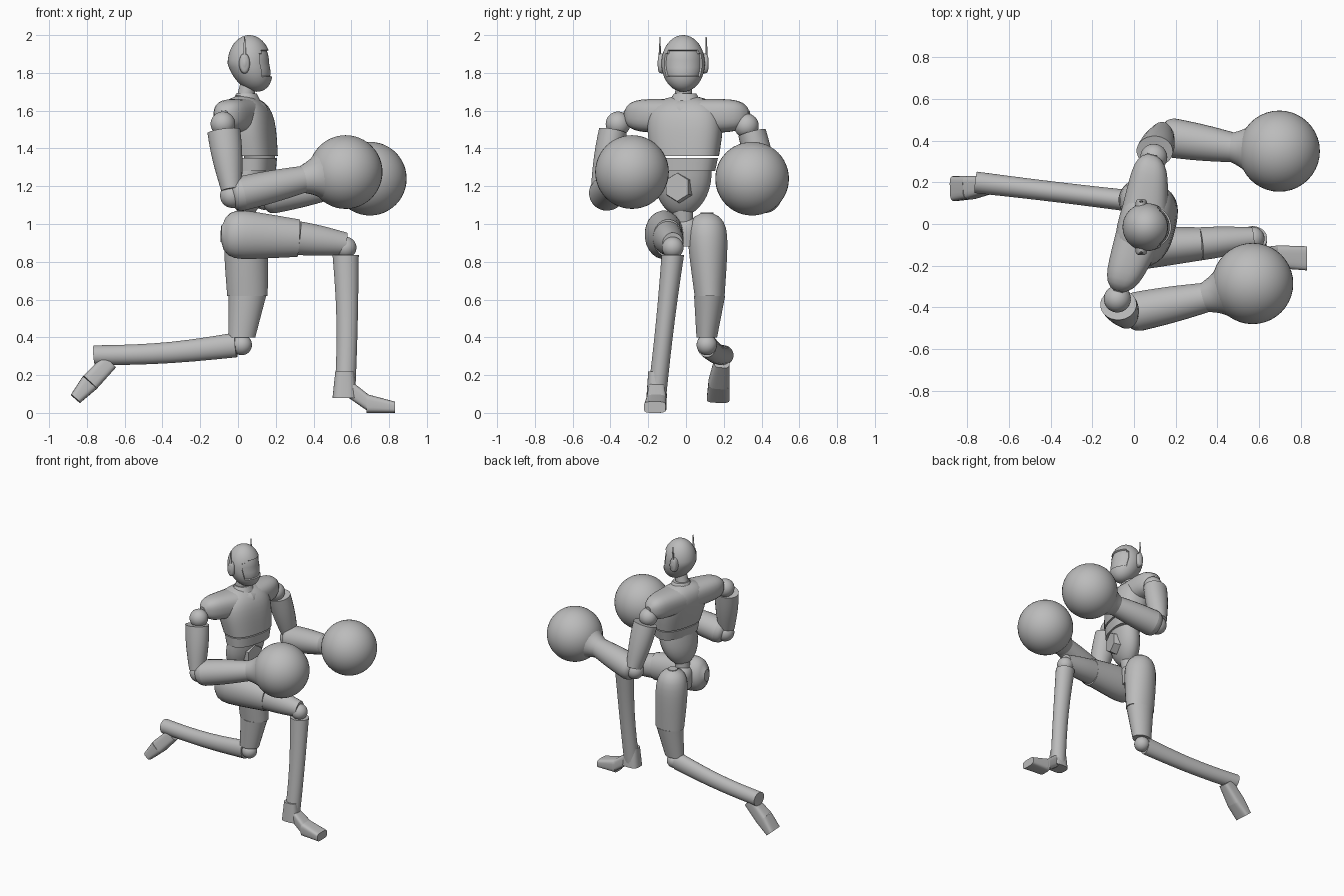
import bpy, bmesh, math
from mathutils import Vector

if "Cube" in bpy.data.objects:
    bpy.data.objects.remove(bpy.data.objects["Cube"])

grey = bpy.data.materials.new("plain_grey")
grey.use_nodes = True
grey.diffuse_color = (.5, .5, .5, 1)
shader = grey.node_tree.nodes["Principled BSDF"]
shader.inputs["Base Color"].default_value = grey.diffuse_color

X, Y, Z = Vector((1, 0, 0)), Vector((0, 1, 0)), Vector((0, 0, 1))
FORWARD = (X - Y / 4).normalized()    # the torso is twisted to its right
ACROSS = Z.cross(FORWARD)


def finish(name, bm):
    bmesh.ops.recalc_face_normals(bm, faces=bm.faces)
    mesh = bpy.data.meshes.new(name)
    bm.to_mesh(mesh)
    bm.free()
    mesh.materials.append(grey)
    mesh.shade_smooth()
    mesh.set_sharp_from_angle(angle=math.radians(40))
    bpy.context.collection.objects.link(bpy.data.objects.new(name, mesh))


def limb(name, start, end, base, tip, side=Y, axis=None, power=2,
         bulge=0, bend=Vector(), dome=None, sides=24, steps=10):
    """Tapered skin from start to end; base and tip are half sizes along and across side."""
    bm = bmesh.new()
    start, end = Vector(start), Vector(end)
    axis = (axis or end - start).normalized()
    u = (side - axis * side.dot(axis)).normalized()
    v = axis.cross(u)
    rings = []
    for step in range(steps + 1):
        t = math.sin(math.pi / 2 * step / steps)
        swell = math.sin(math.pi * t)
        scale = 1 + bulge * swell
        if dome:
            scale *= max(.3, math.sqrt(max(0, 1 - t ** dome)))
        width, depth = Vector(base).lerp(Vector(tip), t) * scale
        centre = start.lerp(end, t) + bend * swell
        ring = []
        for k in range(sides):
            angle = math.tau * (k + .5) / sides
            c, s = math.cos(angle), math.sin(angle)
            c = math.copysign(abs(c) ** (2 / power), c)
            s = math.copysign(abs(s) ** (2 / power), s)
            ring.append(bm.verts.new(centre + u * width * c + v * depth * s))
        rings.append(ring)
    for low, high in zip(rings, rings[1:]):
        for k in range(sides):
            bm.faces.new((low[k - 1], low[k], high[k], high[k - 1]))
    bm.faces.new(rings[0])
    bm.faces.new(rings[-1])
    finish(name, bm)


def ball_mesh(radius):
    bm = bmesh.new()
    bmesh.ops.create_uvsphere(bm, u_segments=40, v_segments=24, radius=radius)
    return bm


def ball(name, centre, radius):
    bm = ball_mesh(radius)
    bmesh.ops.translate(bm, verts=bm.verts, vec=centre)
    finish(name, bm)


# Head: a ball with a narrow jaw pushed forward and a sunken visor
head = Vector((.06, -.015, 1.85))
bm = ball_mesh(1)
for vert in bm.verts:
    jaw = max(0, -vert.co.z)
    vert.co = head + Vector((vert.co.x * .115 + jaw * .04, vert.co.y * .115, vert.co.z * .15))
bm.normal_update()
visor = [f for f in bm.faces
         if f.normal.x > .5 and abs(f.calc_center_median().z - head.z) < .075]
bmesh.ops.inset_region(bm, faces=visor, thickness=.005)
bmesh.ops.inset_region(bm, faces=visor, thickness=.002, depth=-.01)
finish("head", bm)
limb("neck", (.03, -.01, 1.62), head - Z * .08, (.05, .05), (.04, .04))

# Ear discs and aerials
for name, out in (("left", Y), ("right", -Y)):
    ear = head - X * .025 + out * .1
    limb(name + "_ear", ear, ear + out * .035, (.03, .055), (.025, .05), X, dome=9)
    limb(name + "_aerial", ear + out * .025, ear + out * .022 + Z * .14,
         (.012, .008), (.003, .003), X, sides=8)

# Torso
chest = Vector((.045, -.005, 1.6))
limb("chest", (.085, -.005, 1.36), (.03, -.005, 1.68), (.18, .115), (.2, .13),
     ACROSS, Z, power=2.6, bulge=.06, dome=6, sides=32)
limb("collar", chest + Z * .05, chest + Z * .09, (.085, .075), (.06, .055), ACROSS, Z)
for name, out in (("left", ACROSS), ("right", -ACROSS)):
    limb(name + "_yoke", chest - Z * .03, chest + out * .34 - FORWARD * .04 - Z * .025,
         (.12, .095), (.08, .085), FORWARD, out, power=2.6, dome=8)
limb("rib_band", (.09, -.01, 1.28), (.086, -.005, 1.35), (.165, .1), (.175, .11),
     ACROSS, Z, power=2.6)
limb("abdomen", (.085, -.015, 1.3), (.04, -.025, 1.04), (.155, .095), (.11, .075),
     ACROSS, Z, bulge=.1, dome=4)
limb("waist", (.05, -.02, 1.1), (.03, -.01, .95), (.06, .05), (.045, .045), ACROSS, Z)
belly = Vector((.13, -.035, 1.195))
limb("belly_plate", belly, belly + FORWARD * .05, (.08, .085), (.07, .075),
     ACROSS, FORWARD, sides=6)
limb("pelvis", (.03, 0, .88), (.03, 0, 1.04), (.07, .06), (.1, .08), dome=4)

# Arms: shoulder, upper arm, elbow, forearm and round glove
arms = {
    "right": ((-.08, -.36, 1.53), (-.03, -.43, 1.15), (.36, -.35, 1.24), (.57, -.286, 1.275)),
    "left": ((.095, .32, 1.52), (.14, .42, 1.14), (.49, .365, 1.2), (.698, .35, 1.24)),
}
for name, joints in arms.items():
    shoulder, elbow, wrist, glove = map(Vector, joints)
    ball(name + "_shoulder", shoulder, .065)
    ball(name + "_elbow", elbow, .065)
    ball(name + "_glove", glove, .195)
    out = Y * math.copysign(.02, shoulder.y)
    limb(name + "_upper_arm", shoulder.lerp(elbow, .1) + out, elbow.lerp(shoulder, .08) + out,
         (.075, .088), (.06, .055), bulge=.1)
    cuff = elbow.lerp(wrist, .12)
    limb(name + "_elbow_cap", cuff, elbow - (cuff - elbow) / 3, (.095, .092), (.08, .08), dome=4)
    limb(name + "_forearm", cuff, wrist, (.095, .092), (.07, .07), bulge=.05)
    limb(name + "_glove_cuff", wrist.lerp(elbow, .06), wrist.lerp(glove, .42),
         (.07, .07), (.14, .14), bulge=-.1)

# Right leg, stepping forward
knee = Vector((.57, -.07, .875))
ankle = Vector((.565, -.155, .08))
thigh = Vector((.32, -.095, .925))
ball("right_knee", knee, .057)
limb("right_thigh", thigh, (-.09, -.125, .95), (.08, .1), (.115, .145), dome=9)
limb("right_thigh_guard", thigh, knee + Z * .02, (.08, .09), (.055, .06), bulge=.05)
limb("right_shin", knee - Z * .04, ankle, (.06, .07), (.05, .055), axis=Z,
     bulge=-.1, bend=X * .01)
limb("right_heel", ankle + Z * .14, ankle, (.045, .05), (.055, .065), axis=Z, power=3)
limb("right_instep", ankle + X * .02 + Z * .05, (.7, -.157, .045), (.04, .05), (.055, .045),
     axis=X, power=4)
limb("right_toes", (.68, -.157, .05), (.83, -.165, .03), (.055, .05), (.058, .03),
     axis=X, power=4)

# Left leg, kneeling back
knee = Vector((.02, .11, .36))
ankle = Vector((-.76, .2, .305))
thigh = Vector((.05, .125, .62))
sole = Vector((-.785, .175, .16))
ball("left_knee", knee, .054)
limb("left_thigh", thigh, (.035, .11, 1.06), (.08, .108), (.115, .115), axis=Z,
     bulge=.04, dome=8)
limb("left_thigh_guard", thigh, knee + Z * .04, (.083, .1), (.055, .072), axis=Z)
limb("left_shin", knee - X * .03, ankle, (.052, .066), (.052, .053),
     bulge=-.06, bend=Z * -.015)
limb("left_instep", (-.68, .19, .27), sole, (.04, .045), (.056, .05), power=4)
limb("left_toes", sole, (-.86, .17, .075), (.056, .05), (.06, .033), power=4)
